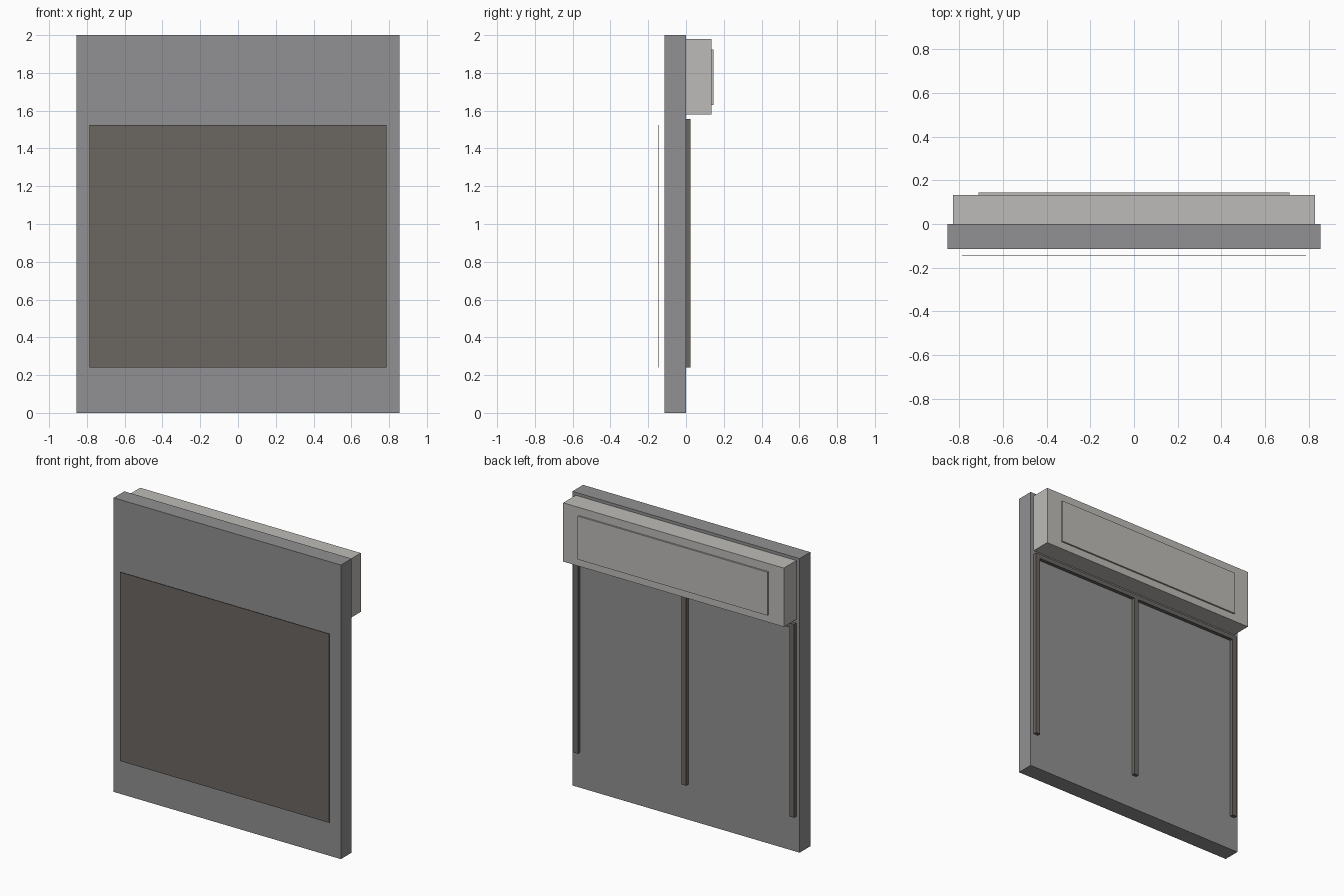
import bpy

cube = bpy.data.objects.get("Cube")
if cube:
    bpy.data.objects.remove(cube, do_unlink=True)


def make_material(name, rgb):
    mat = bpy.data.materials.new(name)
    mat.use_nodes = True
    colour = (*rgb, 1.0)
    mat.diffuse_color = colour
    mat.node_tree.nodes["Principled BSDF"].inputs["Base Color"].default_value = colour
    return mat


def box(name, x, y, z, mat):
    """Axis-aligned box from (min, max) ranges."""
    spans = (x, y, z)
    bpy.ops.mesh.primitive_cube_add(size=1, location=[(a + b) / 2 for a, b in spans])
    obj = bpy.context.object
    obj.name = name
    obj.scale = [b - a for a, b in spans]
    bpy.ops.object.transform_apply(location=False, rotation=False, scale=True)
    obj.data.materials.append(mat)
    return obj


slab_grey = make_material("mid grey", (0.283, 0.283, 0.292))
housing_grey = make_material("light warm grey", (0.51, 0.50, 0.48))
dark_grey = make_material("dark warm grey", (0.147, 0.133, 0.119))

# Main slab
box("wall_slab", (-0.855, 0.855), (-0.115, 0), (0, 2), slab_grey)

# Thin screen hanging just in front of the slab
box("front_screen", (-0.787, 0.787), (-0.145, -0.142), (0.24, 1.525), dark_grey)

# Guide rails on the back, joined by a top rail
for name, x in (("left_rail", 0.813), ("middle_rail", 0), ("right_rail", -0.813)):
    box(name, (x - 0.017, x + 0.017), (0, 0.024), (0.24, 1.525), dark_grey)
box("top_rail", (-0.83, 0.83), (0, 0.024), (1.525, 1.555), dark_grey)

# Housing box with its raised cover plate
box("housing", (-0.83, 0.83), (0, 0.134), (1.58, 1.98), housing_grey)
box("housing_cover", (-0.713, 0.713), (0.134, 0.145), (1.63, 1.925), housing_grey)
